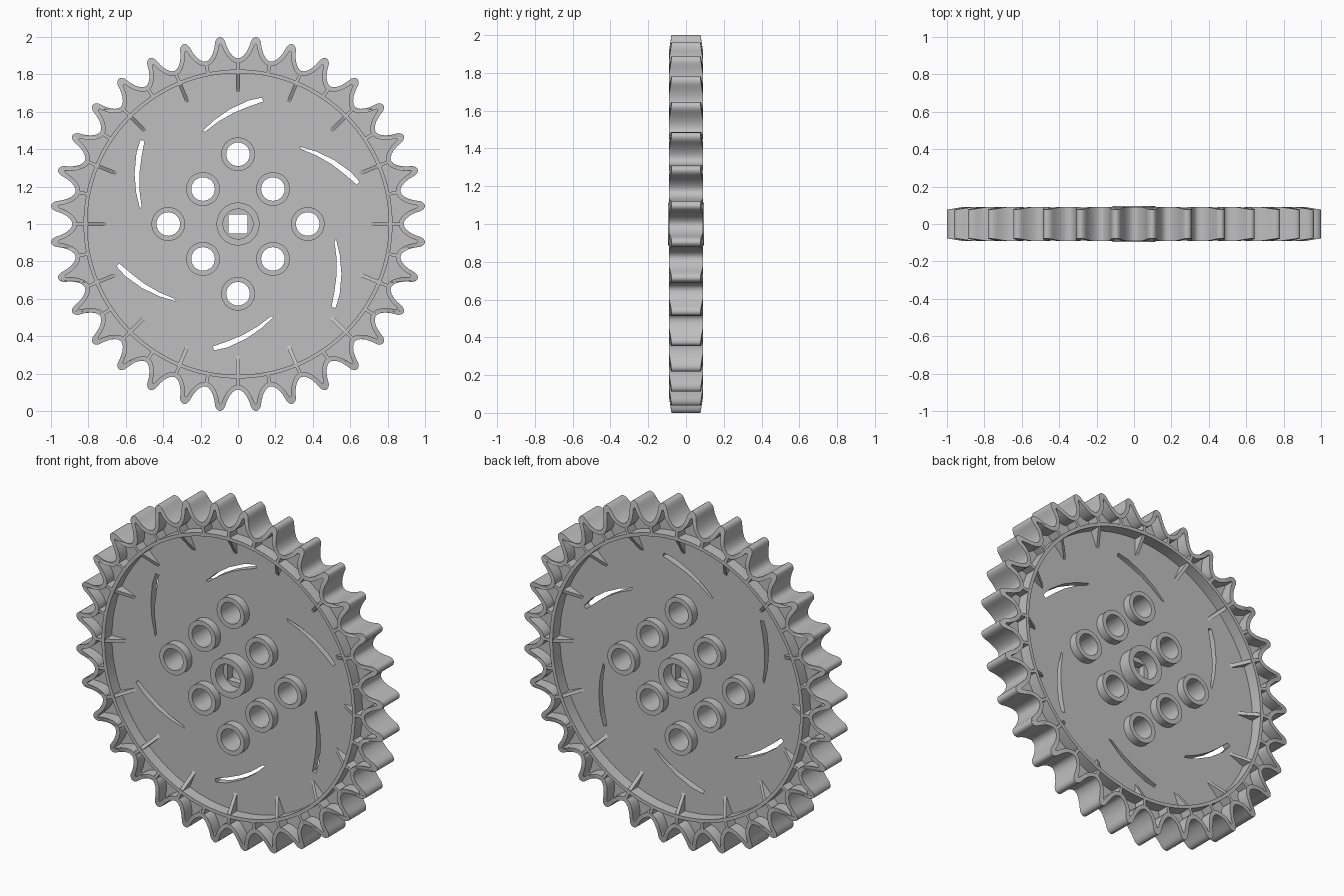
import bpy, bmesh, math
from mathutils import Matrix

if "Cube" in bpy.data.objects:
    bpy.data.objects.remove(bpy.data.objects["Cube"])

TEETH = 32
CENTRE = Matrix.Translation((0, 0, 1))
grey = bpy.data.materials.new("plain grey")
grey.diffuse_color = (0.52, 0.52, 0.52, 1)
grey.use_nodes = True
grey.node_tree.nodes["Principled BSDF"].inputs["Base Color"].default_value = grey.diffuse_color


def rot(p, a):
    c, s = math.cos(a), math.sin(a)
    return (p[0] * c - p[1] * s, p[0] * s + p[1] * c)


def circle(r, n=48, cx=0, cy=0):
    return [(cx + r * math.cos(2 * math.pi * i / n), cy + r * math.sin(2 * math.pi * i / n)) for i in range(n)]


def finish(ob):
    ob.data.materials.clear()
    ob.data.materials.append(grey)
    bpy.ops.object.select_all(action='DESELECT')
    ob.select_set(True)
    bpy.context.view_layer.objects.active = ob
    bpy.ops.object.shade_smooth_by_angle(angle=math.radians(35))


def plate(name, loops, half, taper=None):
    """Filled outline with holes, extruded both ways along y."""
    cu = bpy.data.curves.new(name, 'CURVE')
    cu.dimensions = '2D'
    cu.fill_mode = 'BOTH'
    cu.extrude = half
    for loop in loops:
        sp = cu.splines.new('POLY')
        sp.points.add(len(loop) - 1)
        for pt, (x, y) in zip(sp.points, loop):
            pt.co = (x, y, 0, 1)
        sp.use_cyclic_u = True
    ob = bpy.data.objects.new(name, cu)
    bpy.context.collection.objects.link(ob)
    bpy.ops.object.select_all(action='DESELECT')
    ob.select_set(True)
    bpy.context.view_layer.objects.active = ob
    bpy.ops.object.convert(target='MESH')
    ob = bpy.context.view_layer.objects.active
    bm = bmesh.new()
    bm.from_mesh(ob.data)
    bmesh.ops.remove_doubles(bm, verts=bm.verts, dist=0.0001)
    if taper:
        for v in bm.verts:
            v.co.z *= taper(math.hypot(v.co.x, v.co.y))
    bmesh.ops.transform(bm, matrix=CENTRE @ Matrix.Rotation(math.pi / 2, 4, 'X'), verts=bm.verts)
    bmesh.ops.recalc_face_normals(bm, faces=bm.faces)
    bm.to_mesh(ob.data)
    bm.free()
    finish(ob)
    return ob


def around(half_tooth):
    """Mirror a half tooth (tip to valley) and repeat it round the wheel."""
    tooth = half_tooth[:0:-1] + [(-x, y) for x, y in half_tooth[:-1]]
    return [rot(p, 2 * math.pi * (i + 0.5) / TEETH) for i in range(TEETH) for p in tooth]


# toothed rim wall, narrowing towards the tips
outer = [(0, 1.0045), (.009, 1.002), (.017, .996), (.025, .984), (.029, .968), (.035, .945),
         (.045, .92), (.058, .90), (.072, .887), (.0868, .881)]
inner = [(0, .966), (.006, .961), (.009, .95), (.012, .94), (.019, .92),
         (.031, .898), (.047, .876), (.065, .862), (.0844, .857)]
plate("toothed_rim", [around(outer), around(inner)], 0.09,
      lambda r: 1 - 0.14 * max(0, r - 0.92) / 0.08)

# round ring inside the teeth
plate("inner_ring", [circle(.826, 128), circle(.806, 128)], 0.0895)

# web disc with bolt holes, square axle hole and curved slots
holes = [(.373, 0), (-.373, 0), (0, .373), (0, -.373)]
holes += [(sx * .187, sy * .187) for sx in (-1, 1) for sy in (-1, 1)]
slot = [(.524, -.08), (.545, -.17), (.553, -.27), (.543, -.38), (.521, -.449),
        (.50, -.444), (.516, -.358), (.527, -.273), (.527, -.182), (.516, -.096)]
q = .052
loops = [around([(x, y + .006) for x, y in inner]), [(-q, -q), (q, -q), (q, q), (-q, q)]]
loops += [circle(.063, 40, *h) for h in holes]
loops += [[rot(p, k * math.pi / 3) for p in slot] for k in range(6)]
plate("web_disc", loops, 0.022)

# centre hub and bolt bosses
plate("centre_hub", [circle(.115), circle(.08)], 0.095)
for i, h in enumerate(holes):
    plate("bolt_boss_%d" % (i + 1), [circle(.09, 40, *h), circle(.063, 40, *h)], 0.07)


def ribs(name, count, profile, w):
    """Radial ribs: an (r, y) profile given thickness w, repeated round the wheel."""
    bm = bmesh.new()
    for i in range(count):
        m = CENTRE @ Matrix.Rotation(2 * math.pi * i / count, 4, 'Y')
        a = [bm.verts.new(m @ Matrix.Translation((r, y, -w)).translation) for r, y in profile]
        b = [bm.verts.new(m @ Matrix.Translation((r, y, w)).translation) for r, y in profile]
        n = len(profile)
        bm.faces.new(a)
        bm.faces.new(b[::-1])
        for k in range(n):
            bm.faces.new((a[k], b[k], b[(k + 1) % n], a[(k + 1) % n]))
    bmesh.ops.recalc_face_normals(bm, faces=bm.faces)
    me = bpy.data.meshes.new(name)
    bm.to_mesh(me)
    bm.free()
    ob = bpy.data.objects.new(name, me)
    bpy.context.collection.objects.link(ob)
    finish(ob)


# short ribs joining ring and valleys, and tapered gussets inside the ring
ribs("valley_ribs", TEETH, [(.82, -.089), (.868, -.089), (.868, .089), (.82, .089)], .009)
ribs("gussets", 16, [(.705, -.022), (.812, -.088), (.812, .088), (.705, .022)], .01)
